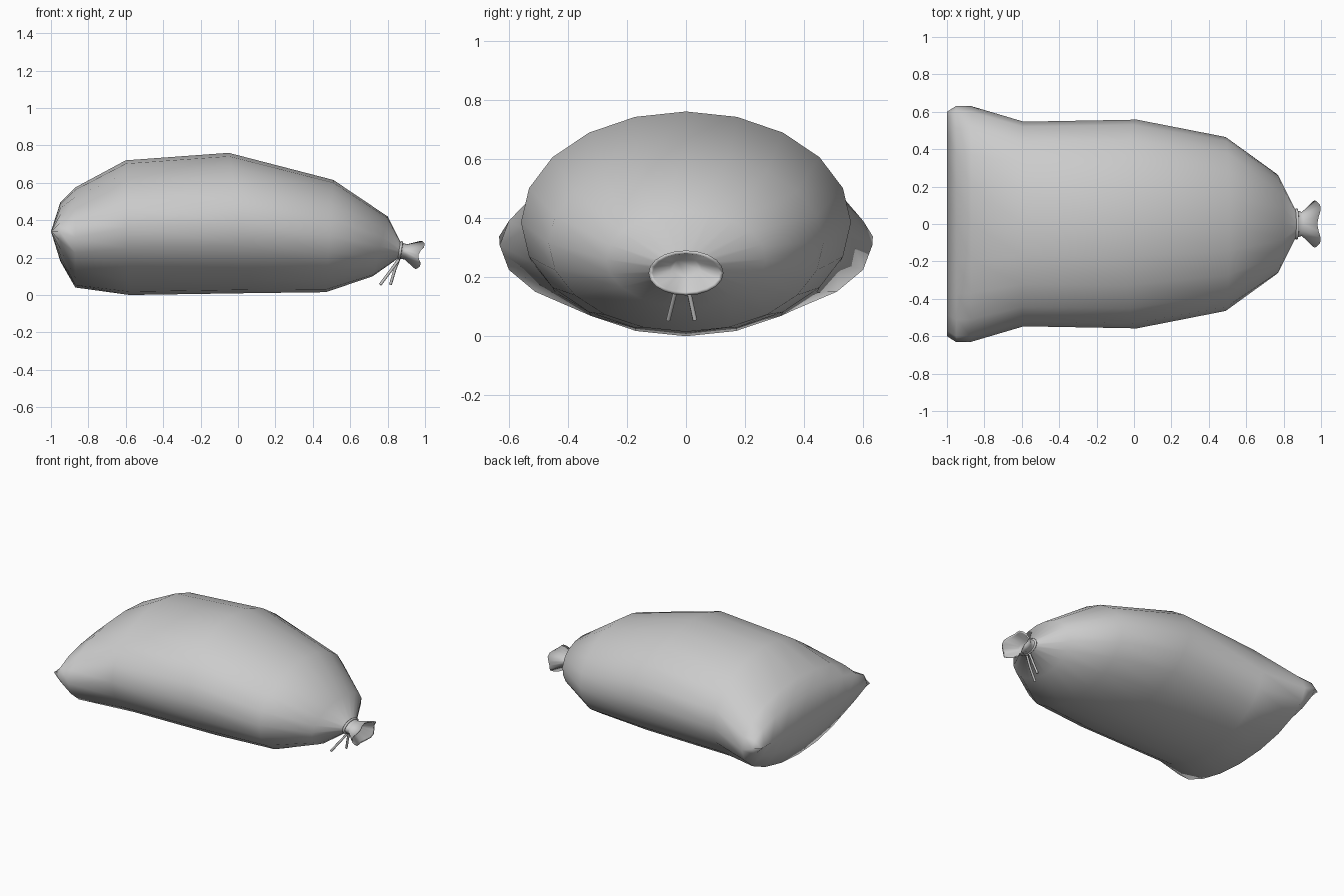
import bpy, bmesh, math
from mathutils import Vector

cube = bpy.data.objects.get("Cube")
if cube:
    bpy.data.objects.remove(cube, do_unlink=True)

SIDES = 20


def material(name, rgb):
    m = bpy.data.materials.new(name)
    m.use_nodes = True
    m.diffuse_color = (*rgb, 1)
    m.node_tree.nodes["Principled BSDF"].inputs["Base Color"].default_value = (*rgb, 1)
    return m


grey = material("plain grey", (0.6, 0.6, 0.6))


def ring(x_top, x_bot, z_bot, z_top, half_width, ripple=0.0):
    """Slanted ellipse across the sack, with an optional wavy edge."""
    pts = []
    for i in range(SIDES):
        a = 2 * math.pi * i / SIDES
        c, s = math.cos(a), math.sin(a)
        x = (x_top + x_bot) / 2 + s * (x_top - x_bot) / 2 - ripple * math.cos(4 * a)
        z = (z_top + z_bot) / 2 + s * (z_top - z_bot) / 2
        pts.append(Vector((x, c * half_width, z)))
    return pts


def loft(name, rings, cap_end=False):
    bm = bmesh.new()
    rows = [[bm.verts.new(p) for p in r] for r in rings]
    for a, b in zip(rows, rows[1:]):
        for i in range(SIDES):
            j = (i + 1) % SIDES
            bm.faces.new((a[i], a[j], b[j], b[i]))
    if cap_end:
        bm.faces.new(rows[-1])
    # Welds the flat seam so that top and bottom share it
    bmesh.ops.remove_doubles(bm, verts=bm.verts, dist=0.0005)
    bmesh.ops.recalc_face_normals(bm, faces=bm.faces)
    return finish(name, bm)


def finish(name, bm):
    me = bpy.data.meshes.new(name)
    bm.to_mesh(me)
    bm.free()
    me.materials.append(grey)
    for p in me.polygons:
        p.use_smooth = True
    ob = bpy.data.objects.new(name, me)
    bpy.context.collection.objects.link(ob)
    return ob


# Sack: flat seam, pillow body, tied neck, flared mouth and its inside
loft("sack", [
    ring(-1.0, -1.0, 0.34, 0.34, 0.60),
    ring(-0.95, -0.95, 0.18, 0.495, 0.632),
    ring(-0.87, -0.87, 0.04, 0.575, 0.63),
    ring(-0.60, -0.58, 0.0, 0.72, 0.547),
    ring(-0.05, 0.08, 0.01, 0.76, 0.558),
    ring(0.51, 0.47, 0.015, 0.615, 0.465),
    ring(0.80, 0.72, 0.10, 0.42, 0.27),
    ring(0.87, 0.855, 0.195, 0.28, 0.075),
    ring(0.905, 0.89, 0.19, 0.272, 0.064),
    ring(0.992, 0.96, 0.138, 0.29, 0.127, 0.012),
    ring(0.988, 0.958, 0.150, 0.279, 0.113, 0.012),
    ring(0.905, 0.89, 0.20, 0.262, 0.054),
], cap_end=True)


def cord(name, points, radius, cyclic=False):
    cu = bpy.data.curves.new(name, "CURVE")
    cu.dimensions = "3D"
    cu.bevel_depth = radius
    cu.bevel_resolution = 1
    cu.use_fill_caps = True
    sp = cu.splines.new("POLY")
    sp.points.add(len(points) - 1)
    for p, co in zip(sp.points, points):
        p.co = (*co, 1)
    sp.use_cyclic_u = cyclic
    cu.materials.append(grey)
    ob = bpy.data.objects.new(name, cu)
    bpy.context.collection.objects.link(ob)


# Tie around the neck and its two loose ends
cord("neck_tie", ring(0.875, 0.862, 0.195, 0.28, 0.076), 0.008, True)
cord("tie_end_left", [(0.86, 0.006, 0.19), (0.84, 0.012, 0.14), (0.815, 0.03, 0.055)], 0.008)
cord("tie_end_right", [(0.86, -0.02, 0.19), (0.82, -0.04, 0.135), (0.76, -0.06, 0.055)], 0.008)
